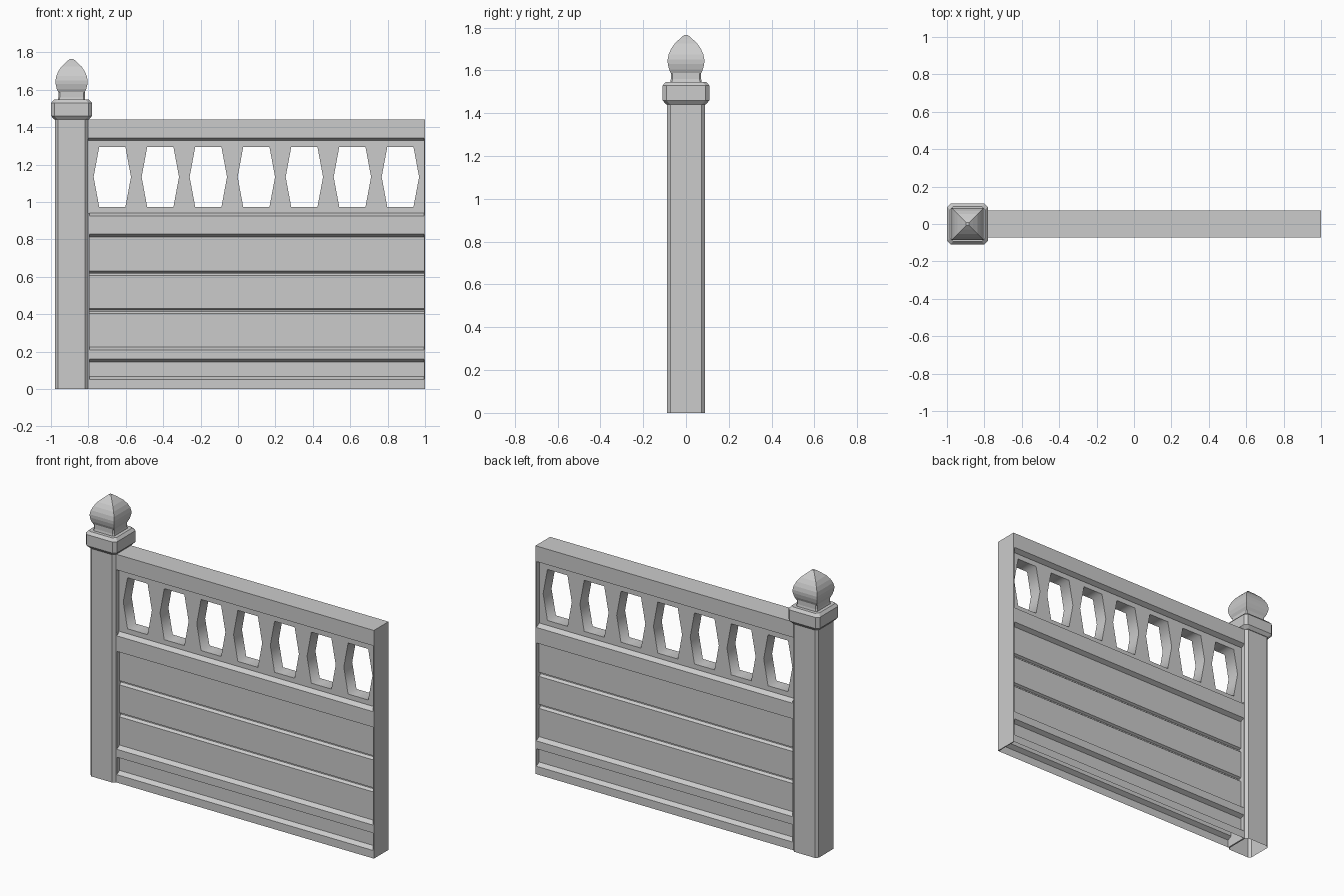
import bpy, bmesh

if "Cube" in bpy.data.objects:
    bpy.data.objects.remove(bpy.data.objects["Cube"])

POST_X = -0.89
LEFT, RIGHT = -0.805, 1.0
FACE, RECESS = 0.073, 0.045      # half thickness of rails / recessed boards


def finish(bm, name):
    bmesh.ops.recalc_face_normals(bm, faces=bm.faces)
    me = bpy.data.meshes.new(name)
    bm.to_mesh(me)
    bm.free()
    ob = bpy.data.objects.new(name, me)
    bpy.context.collection.objects.link(ob)
    return ob


def ring(h, c):
    """Square of half size h, corners cut by c (plain square when c is 0)."""
    if c == 0:
        return [(h, -h), (h, h), (-h, h), (-h, -h)]
    k = h - c
    return [(h, -k), (h, k), (k, h), (-k, h), (-h, k), (-h, -k), (-k, -h), (k, -h)]


def loft(name, sections, chamfer, cap_bottom=True):
    """Stack of square rings (half size, z) around the post axis."""
    bm = bmesh.new()
    rows = [[bm.verts.new((POST_X + x, y, z)) for x, y in ring(h, chamfer)]
            for h, z in sections]
    n = len(rows[0])
    for a, b in zip(rows, rows[1:]):
        for i in range(n):
            j = (i + 1) % n
            bm.faces.new((a[i], a[j], b[j], b[i]))
    bm.faces.new(rows[-1])
    if cap_bottom:
        bm.faces.new(rows[0])
    return finish(bm, name)


def rail_profile(name, half, x0, x1, cap_bottom):
    """Mirror a (half thickness, z) profile in y and run it along x."""
    pts = half[::-1] + [(-y, z) for y, z in half]
    bm = bmesh.new()
    a = [bm.verts.new((x0, y, z)) for y, z in pts]
    b = [bm.verts.new((x1, y, z)) for y, z in pts]
    for i in range(len(pts) if cap_bottom else len(pts) - 1):
        j = (i + 1) % len(pts)
        bm.faces.new((a[i], a[j], b[j], b[i]))
    return finish(bm, name)


def strip(name, x0, x1, z0, z1):
    """Full-thickness upright closing the end of the panel."""
    bm = bmesh.new()
    bmesh.ops.create_cube(bm, size=1)
    for v in bm.verts:
        v.co = ((x0 + x1) / 2 + v.co.x * (x1 - x0), v.co.y * 2 * FACE,
                (z0 + z1) / 2 + v.co.z * (z1 - z0))
    return finish(bm, name)


# Post, open underneath
loft("post", [(0.088, 0), (0.088, 1.45)], 0.015, cap_bottom=False)
# Collar, neck and pointed finial
loft("post_collar", [(0.092, 1.44), (0.109, 1.46), (0.109, 1.53), (0.094, 1.547)], 0.018)
loft("post_neck", [(0.075, 1.54), (0.071, 1.56), (0.071, 1.595)], 0.008)
loft("post_finial", [(0.07, 1.585), (0.079, 1.605), (0.085, 1.63), (0.086, 1.65),
                     (0.081, 1.675), (0.070, 1.70), (0.053, 1.725),
                     (0.030, 1.747), (0.008, 1.766)], 0)

# Top rail with sloped underside
rail_profile("top_rail", [(FACE, 1.44), (FACE, 1.342), (RECESS, 1.328)],
             LEFT, RIGHT - 0.005, True)


# Boards and rails of the lower panel, open underneath
def groove(z):
    return [(RECESS, z + 0.014), (0.03, z + 0.006), (0.03, z), (RECESS, z - 0.012)]


lower = [(RECESS, 0.942), (FACE, 0.926), (FACE, 0.828), (RECESS, 0.814)]
lower += groove(0.618) + groove(0.416)
lower += [(RECESS, 0.226), (FACE, 0.21), (FACE, 0.16), (RECESS, 0.146),
          (RECESS, 0.066), (FACE, 0.05), (FACE, 0)]
rail_profile("lower_panel", lower, LEFT, RIGHT - 0.005, False)

# End strips
strip("end_strip", RIGHT - 0.006, RIGHT, 0, 1.44)
strip("post_side_strip", LEFT, -0.795, 0.0, 0.94)

# Pierced panel with a row of six-sided openings
curve = bpy.data.curves.new("pierced_outline", 'CURVE')
curve.dimensions = '2D'
curve.fill_mode = 'BOTH'
curve.extrude = RECESS - 0.003


def loop(points):
    s = curve.splines.new('POLY')
    s.points.add(len(points) - 1)
    for p, (x, z) in zip(s.points, points):
        p.co = (x, z, 0, 1)
    s.use_cyclic_u = True


loop([(LEFT, 0.935), (RIGHT - 0.003, 0.935), (RIGHT - 0.003, 1.335), (LEFT, 1.335)])
for i in range(7):
    c = -0.672 + 0.2567 * i
    loop([(c - 0.07, 0.973), (c - 0.1, 1.134), (c - 0.07, 1.295),
          (c + 0.07, 1.295), (c + 0.1, 1.134), (c + 0.07, 0.973)])
pierced = bpy.data.objects.new("pierced_panel", curve)
bpy.context.collection.objects.link(pierced)
pierced.rotation_euler.x = 1.5707963
bpy.context.view_layer.objects.active = pierced
pierced.select_set(True)
bpy.ops.object.convert(target='MESH')
